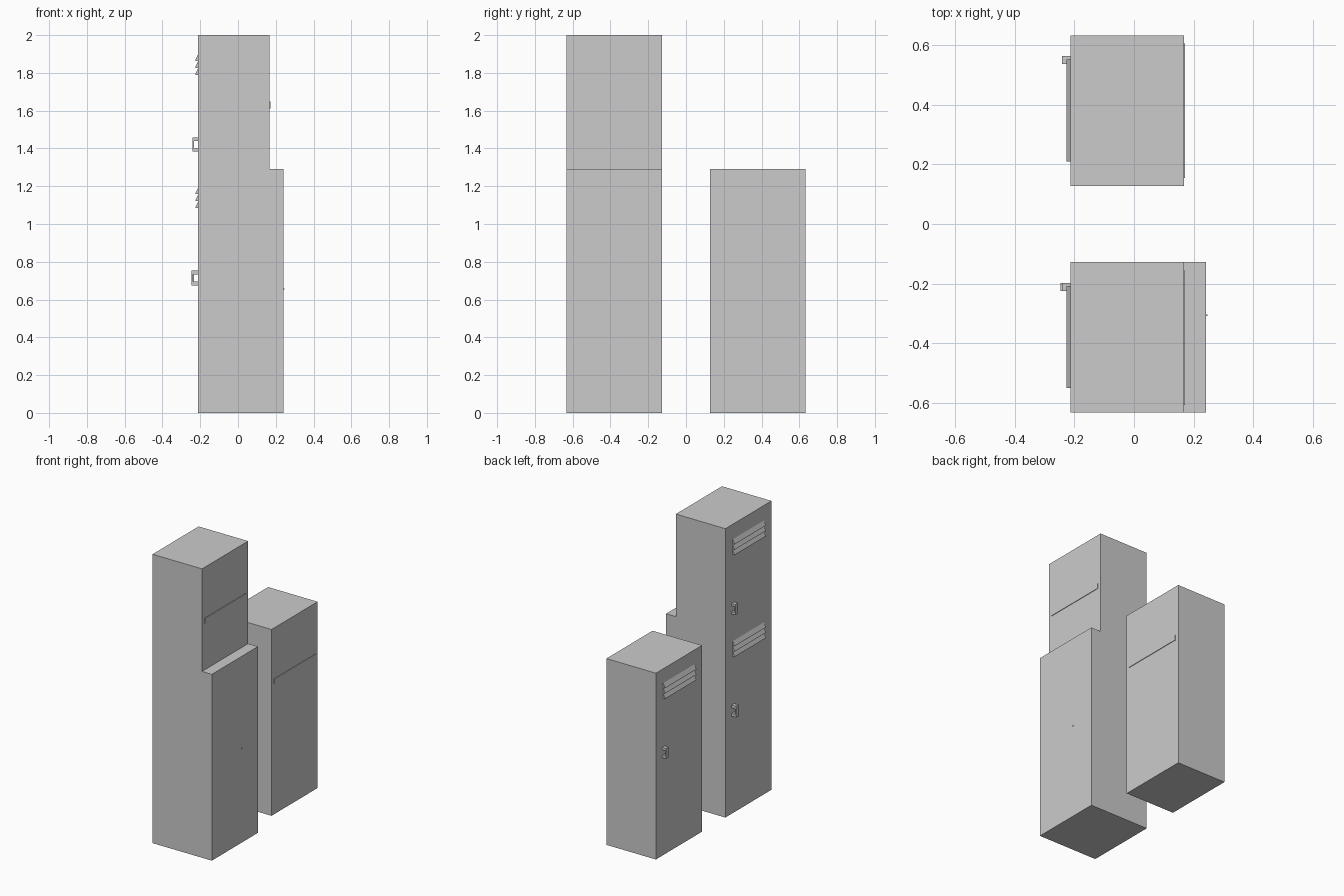
import bpy, bmesh

if "Cube" in bpy.data.objects:
    bpy.data.objects.remove(bpy.data.objects["Cube"])

BACK_GAP = 0.76   # y distance from tall to short locker
DOOR_X = -0.212   # door face


def prism(name, profile, y0, y1):
    """Extrude a closed (x, z) profile from y0 to y1."""
    bm = bmesh.new()
    face = bm.faces.new([bm.verts.new((x, y0, z)) for x, z in profile])
    ext = bmesh.ops.extrude_face_region(bm, geom=[face])
    verts = [v for v in ext["geom"] if isinstance(v, bmesh.types.BMVert)]
    bmesh.ops.translate(bm, verts=verts, vec=(0, y1 - y0, 0))
    bmesh.ops.recalc_face_normals(bm, faces=bm.faces)
    mesh = bpy.data.meshes.new(name)
    bm.to_mesh(mesh)
    bm.free()
    obj = bpy.data.objects.new(name, mesh)
    bpy.context.collection.objects.link(obj)
    return obj


def rect(x0, x1, z0, z1):
    return [(x0, z0), (x1, z0), (x1, z1), (x0, z1)]


def vents(name, z, dy):
    # three wedge slats, widest at the bottom
    for i in range(3):
        b = z + i * 0.037
        prism(f"{name}_{i + 1}", [(DOOR_X, b), (-0.226, b), (-0.226, b + 0.004),
                                  (DOOR_X, b + 0.032)], -0.55 + dy, -0.208 + dy)


def handle(name, z0, z1, out, dy):
    # C-shaped pull, open sideways
    t = 0.011 if out > -0.244 else 0.014
    e = DOOR_X + 0.001
    prism(name, [(e, z0), (out, z0), (out, z1), (e, z1), (e, z1 - t - 0.006),
                 (out + 0.009, z1 - t - 0.006), (out + 0.009, z0 + t + 0.006),
                 (e, z0 + t + 0.006)], -0.224 + dy, -0.197 + dy)


def back_rail(name, z, dy):
    prism(name, rect(0.16, 0.171, z, z + 0.036), -0.606 + dy, -0.155 + dy)


# Tall stepped locker
prism("tall_locker_body", [(DOOR_X, 0), (0.242, 0), (0.242, 1.29), (0.167, 1.29),
                           (0.167, 2), (DOOR_X, 2)], -0.632, -0.128)
vents("tall_upper_vent", 1.79, 0)
vents("tall_lower_vent", 1.085, 0)
handle("tall_upper_handle", 1.383, 1.457, -0.241, 0)
handle("tall_lower_handle", 0.675, 0.753, -0.246, 0)
back_rail("tall_back_rail", 1.612, 0)
prism("tall_back_stud", rect(0.238, 0.246, 0.652, 0.658), -0.309, -0.303)

# Short locker
prism("short_locker_body", rect(DOOR_X, 0.167, 0, 1.29), 0.128, 0.632)
vents("short_vent", 1.085, BACK_GAP)
handle("short_handle", 0.678, 0.75, -0.241, BACK_GAP)
back_rail("short_back_rail", 0.902, BACK_GAP)
